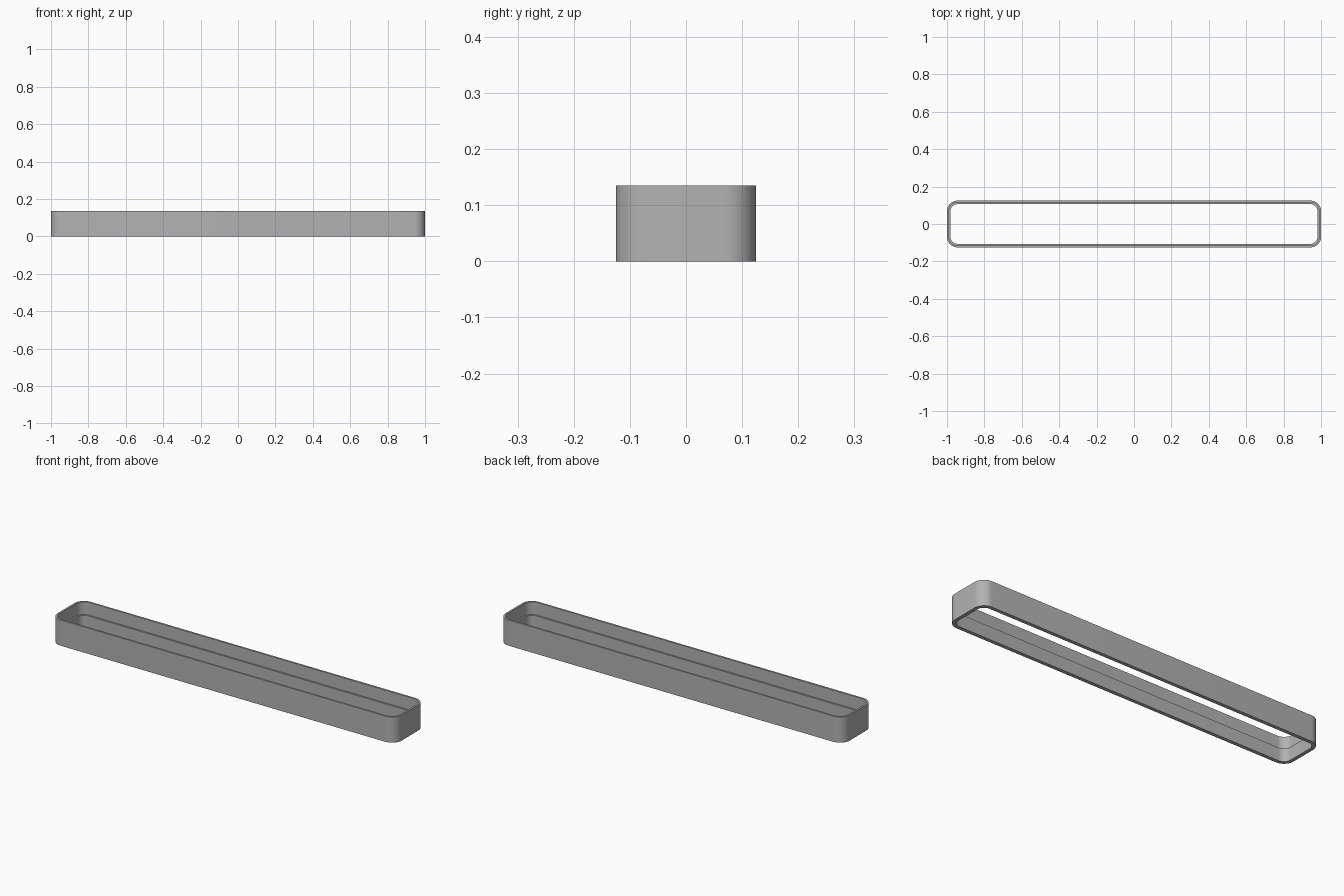
import bpy, bmesh, math

LENGTH, WIDTH, HEIGHT = 2.0, 0.25, 0.135
RADIUS = 0.056      # outer corner radius
RIM = 0.010         # thin upper wall
WALL = 0.019        # thicker lower wall
LEDGE_Z = 0.068     # height of the inner ledge
STEPS = 12          # segments per corner

cube = bpy.data.objects.get("Cube")
if cube:
    bpy.data.objects.remove(cube, do_unlink=True)

grey = bpy.data.materials.new("plain grey")
grey.use_nodes = True
colour = (0.45, 0.45, 0.45, 1)
grey.diffuse_color = colour
grey.node_tree.nodes["Principled BSDF"].inputs["Base Color"].default_value = colour


def rounded_loop(bm, inset, z):
    """Rounded rectangle of vertices, inset from the outer outline."""
    r = RADIUS - inset
    cx, cy = LENGTH / 2 - RADIUS, WIDTH / 2 - RADIUS
    verts = []
    for corner, (sx, sy) in enumerate([(1, 1), (-1, 1), (-1, -1), (1, -1)]):
        for i in range(STEPS + 1):
            a = math.pi / 2 * (corner + i / STEPS)
            verts.append(bm.verts.new((sx * cx + r * math.cos(a),
                                       sy * cy + r * math.sin(a), z)))
    return verts


# Stepped wall section swept round the outline: (inset, height)
section = [(0, 0), (0, HEIGHT), (RIM, HEIGHT), (RIM, LEDGE_Z),
           (WALL, LEDGE_Z), (WALL, 0)]
bm = bmesh.new()
loops = [rounded_loop(bm, inset, z) for inset, z in section]
for k, low in enumerate(loops):
    high = loops[(k + 1) % len(loops)]
    for i in range(len(low)):
        j = (i + 1) % len(low)
        bm.faces.new((low[i], low[j], high[j], high[i]))
bmesh.ops.recalc_face_normals(bm, faces=bm.faces)

mesh = bpy.data.meshes.new("stepped_frame")
bm.to_mesh(mesh)
bm.free()
mesh.materials.append(grey)
frame = bpy.data.objects.new("stepped_frame", mesh)
bpy.context.collection.objects.link(frame)

# Smooth corners, sharp rims
bpy.ops.object.select_all(action="DESELECT")
frame.select_set(True)
bpy.context.view_layer.objects.active = frame
bpy.ops.object.shade_smooth_by_angle(angle=math.radians(30))
